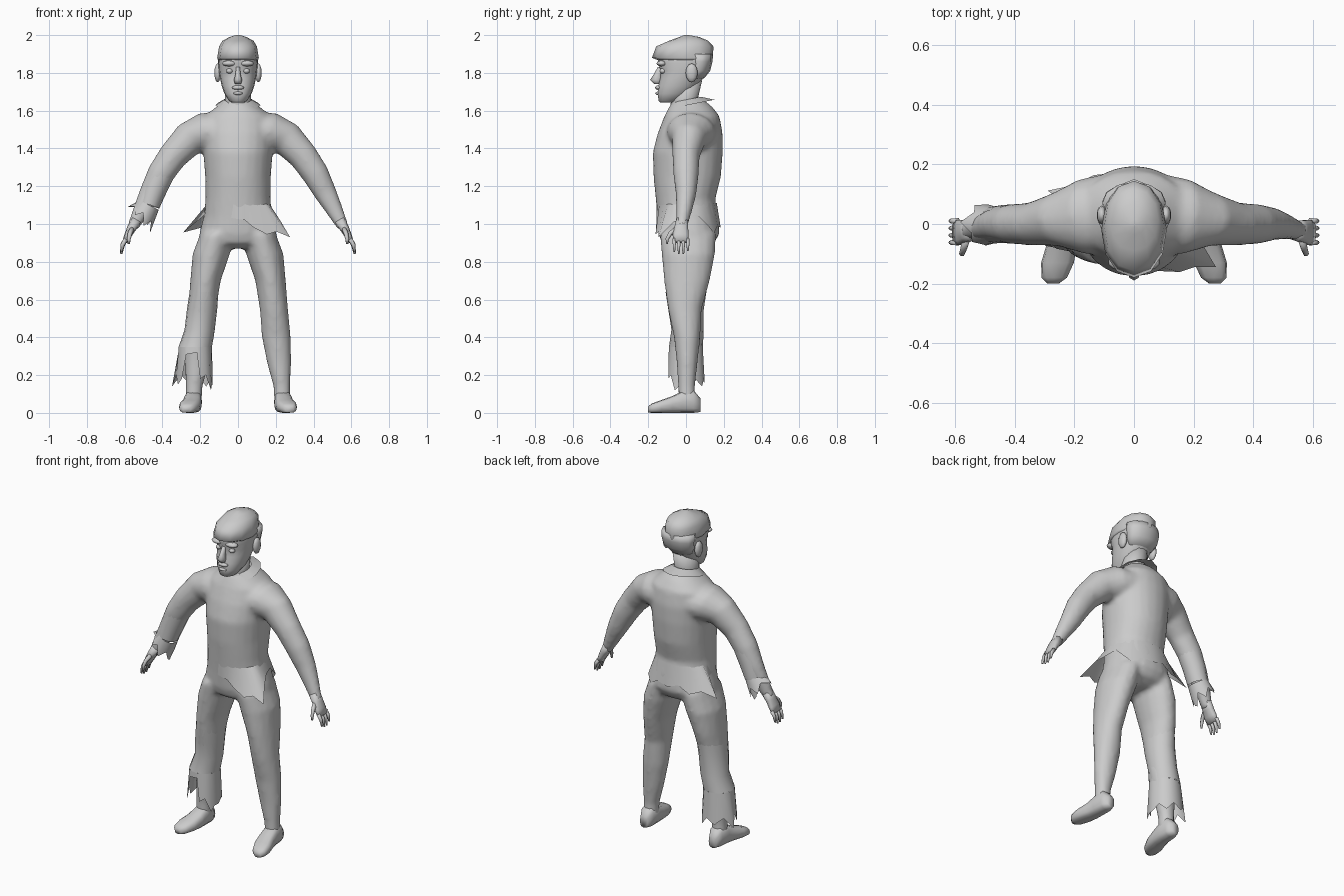
import bpy, bmesh, math
from mathutils import Vector

grey = bpy.data.materials.new("plain grey")
grey.diffuse_color = (0.6, 0.6, 0.6, 1)
Y = Vector((0, 1, 0))


def frame(t):
    u = t.cross(Y).normalized()
    return u, u.cross(t).normalized()


def spow(c, p):
    return math.copysign(abs(c) ** (2 / p), c)


def tube(bm, rows, mode="z", n=16, p=2.0, side=1, cap=True):
    """Loft of ellipses. rows: x, y, z, half width, half depth."""
    rings = []
    pts = [Vector(r[:3]) for r in rows]
    for i, r in enumerate(rows):
        u, v = Vector((1, 0, 0)), Y
        if mode == "y":
            v = Vector((0, 0, 1))
        elif mode == "path":
            u, v = frame((pts[min(i + 1, len(pts) - 1)] - pts[max(i - 1, 0)]).normalized())
        ring = []
        for k in range(n):
            a = 2 * math.pi * k / n
            q = pts[i] + u * r[3] * spow(math.cos(a), p) + v * r[4] * spow(math.sin(a), p)
            ring.append(bm.verts.new((q.x * side, q.y, q.z)))
        rings.append(ring)
    for a, b in zip(rings, rings[1:]):
        for k in range(n):
            bm.faces.new((a[k], a[(k + 1) % n], b[(k + 1) % n], b[k]))
    if cap:
        bm.faces.new(rings[0])
        bm.faces.new(rings[-1])


def ragged(name, c, axis, ra, rb, drops):
    """Torn cloth edge. drops: degrees, length along the axis, flare."""
    bm = bmesh.new()
    t, c = Vector(axis).normalized(), Vector(c)
    u, v = frame(t)
    top, low = [], []
    for deg, length, out in drops:
        a = math.radians(deg)
        d = u * ra * math.cos(a) + v * rb * math.sin(a)
        top.append(bm.verts.new(c + d))
        low.append(bm.verts.new(c + d * out + t * length))
    n = len(top)
    for k in range(n):
        bm.faces.new((top[k], top[(k + 1) % n], low[(k + 1) % n], low[k]))
    return finish(name, bm)


def finish(name, bm):
    bmesh.ops.recalc_face_normals(bm, faces=bm.faces)
    me = bpy.data.meshes.new(name)
    bm.to_mesh(me)
    bm.free()
    for f in me.polygons:
        f.use_smooth = True
    me.materials.append(grey)
    ob = bpy.data.objects.new(name, me)
    bpy.context.collection.objects.link(ob)
    return ob


def part(name, rows, **kw):
    bm = bmesh.new()
    tube(bm, rows, **kw)
    return finish(name, bm)


def prof(rows):
    """z, half width, front y, back y -> tube rows"""
    return [(0, (f + b) / 2, z, w, (b - f) / 2) for z, w, f, b in rows]


def blob(name, loc, size):
    bm = bmesh.new()
    bmesh.ops.create_uvsphere(bm, u_segments=10, v_segments=6, radius=1)
    for vert in bm.verts:
        vert.co = Vector(loc) + Vector([a * b for a, b in zip(vert.co, size)])
    return finish(name, bm)


# Clothed body: torso, hips, arms and legs fused into one smooth skin
bm = bmesh.new()
tube(bm, prof([(1.66, .07, -.06, .09), (1.62, .115, -.09, .14), (1.57, .18, -.115, .178),
               (1.48, .19, -.15, .194), (1.38, .184, -.176, .195), (1.25, .174, -.172, .185),
               (1.13, .172, -.16, .155), (1.04, .182, -.152, .172), (.95, .205, -.145, .178),
               (.90, .19, -.13, .15), (.87, .13, -.08, .09)]), n=24, p=2.1)
arm = [(.09, .03, 1.49, .10, .14), (.18, .025, 1.485, .105, .125), (.26, .015, 1.45, .092, .09),
       (.345, 0, 1.36, .078, .072), (.41, 0, 1.265, .072, .068), (.465, 0, 1.16, .06, .055),
       (.51, -.01, 1.075, .046, .043), (.543, -.02, 1.01, .035, .034), (.56, -.023, .98, .03, .035)]
leg = [(.11, .01, .95, .09, .15), (.142, .012, .84, .099, .142), (.172, .005, .70, .081, .122),
       (.19, -.006, .55, .075, .09), (.203, .006, .40, .077, .07), (.218, .006, .26, .064, .055),
       (.232, .003, .14, .045, .045), (.235, .005, .06, .044, .045)]
for s in (1, -1):
    tube(bm, arm, mode="path", side=s)
    tube(bm, leg, side=s)
body = finish("clothed_body", bm)
mod = body.modifiers.new("fuse", "REMESH")
mod.mode = "VOXEL"
mod.voxel_size = .014
mod.use_smooth_shade = True
mod = body.modifiers.new("soften", "SMOOTH")
mod.iterations = 5
mod.factor = .5

# Feet and hands on both sides
for s, word in ((1, "left"), (-1, "right")):
    part(word + "_foot", [(.235, .078, .04, .025, .035), (.235, .04, .06, .044, .06),
                          (.238, -.02, .058, .047, .058), (.243, -.07, .045, .051, .045),
                          (.257, -.13, .034, .055, .034), (.268, -.18, .025, .043, .025),
                          (.272, -.20, .018, .02, .016)], mode="y", n=12, p=2.8, side=s)
    bm = bmesh.new()
    tube(bm, [(.538, -.02, 1.02, .03, .033), (.565, -.025, .975, .024, .038),
              (.583, -.028, .94, .019, .044), (.6, -.028, .905, .013, .041)],
         mode="path", n=10, p=2.5, side=s)
    for y, dz in ((-.062, .01), (-.038, 0), (-.014, 0), (.01, .015)):
        tube(bm, [(.594, y, .92, .012, .011), (.611, y, .885 + dz / 2, .011, .009),
                  (.618, y, .842 + dz, .006, .005)], mode="path", n=6, side=s)
    tube(bm, [(.562, -.045, .975, .015, .018), (.572, -.083, .95, .012, .012),
              (.578, -.1, .92, .01, .01), (.578, -.1, .895, .006, .005)], mode="path", n=6, side=s)
    finish(word + "_hand", bm)
    # Ears and brows
    blob(word + "_ear", (s * .108, .03, 1.80), (.018, .032, .05))
    blob(word + "_brow", (s * .045, -.128, 1.85), (.042, .028, .016))
    blob(word + "_eye", (s * .045, -.122, 1.81), (.018, .018, .014))

# Head, neck and hair
part("neck", prof([(1.58, .08, -.09, .08), (1.66, .07, -.078, .062), (1.76, .07, -.07, .085)]))
part("head", prof([(1.643, .03, -.135, -.06), (1.65, .046, -.145, -.04), (1.69, .072, -.152, .03),
                   (1.73, .086, -.148, .065), (1.77, .095, -.138, .09), (1.81, .101, -.134, .12),
                   (1.85, .104, -.15, .134), (1.90, .102, -.15, .138), (1.96, .075, -.1, .11)]),
     n=18, p=2.2)
part("hair", prof([(1.868, .106, -.15, .138), (1.88, .11, -.18, .143), (1.94, .1, -.158, .145),
                   (1.97, .082, -.09, .118), (1.99, .045, -.035, .07), (2.0, .012, -.01, .015)]),
     n=12, p=2.1)
part("hair_back", prof([(1.77, .075, .0, .095), (1.81, .1, .01, .128), (1.86, .107, .01, .14),
                        (1.90, .106, .0, .141)]), n=12)

# Face details
part("nose", [(0, -.138, 1.83, .01, .012), (0, -.15, 1.79, .014, .022),
              (0, -.158, 1.763, .022, .032), (0, -.15, 1.74, .016, .018)], n=8)
blob("upper_lip", (0, -.146, 1.722, ), (.034, .018, .012))
blob("lower_lip", (0, -.148, 1.692), (.026, .015, .009))

# Shirt collar
ragged("collar", (0, .0, 1.658), (0, .2, -1), .074, .08,
       [(0, .03, 1.6), (30, .03, 1.65), (60, .03, 1.75), (90, .03, 1.85), (120, .03, 1.75),
        (150, .03, 1.65), (180, .03, 1.6), (210, .035, 1.5), (235, .045, 1.4), (250, .055, 1.45),
        (270, .02, 1.15), (290, .055, 1.45), (305, .045, 1.4), (330, .035, 1.5)])

# Torn shirt hem
ragged("shirt_hem", (0, .003, 1.11), (0, 0, -1), .172, .16,
       [(0, .07, 1.12), (18, .06, 1.1), (35, .12, 1.25), (48, .16, 1.22), (65, .12, 1.13),
        (90, .13, 1.13), (110, .11, 1.12), (128, .15, 1.28), (145, .13, 1.4), (158, .155, 1.82),
        (168, .07, 1.1), (195, .06, 1.06), (230, .07, 1.0), (262, .08, .98), (282, .09, 1.02),
        (296, .13, 1.12), (311, .165, 1.36), (322, .15, 1.5), (330, .18, 1.85), (342, .1, 1.4)])

# Loose right sleeve with a torn cuff
part("right_sleeve", [(-.40, 0, 1.28, .07, .066), (-.44, 0, 1.19, .066, .064),
                      (-.47, -.003, 1.10, .056, .062)], mode="path", cap=False)
ragged("right_cuff", (-.47, -.003, 1.10), (-.45, 0, -.89), .056, .062,
       [(0, .13, 1.25), (25, .06, 1.1), (55, .1, 1.15), (85, .05, 1.1), (115, .09, 1.2),
        (145, .04, 1.2), (175, .06, 1.75), (200, .04, 1.25), (230, .08, 1.2), (260, .05, 1.1),
        (290, .11, 1.2), (320, .07, 1.1), (345, .12, 1.2)])

# Loose right trouser leg with a torn end
part("right_trouser_leg", [(-.18, 0, .64, .076, .108), (-.19, 0, .55, .08, .094),
                           (-.203, .008, .44, .08, .085), (-.226, .0, .35, .088, .09)], cap=False)
ragged("right_trouser_end", (-.226, 0, .35), (0, 0, -1), .088, .09,
       [(0, .20, 1.05), (30, .17, 1.08), (55, .21, 1.15), (80, .16, 1.1), (110, .19, 1.15),
        (140, .15, 1.15), (165, .21, 1.45), (185, .15, 1.15), (205, .2, 1.15), (225, .17, 1.15),
        (238, .04, 1.02), (275, .03, 1.02), (286, .17, 1.08), (305, .15, 1.1), (325, .23, 1.15),
        (342, .2, 1.05)])
